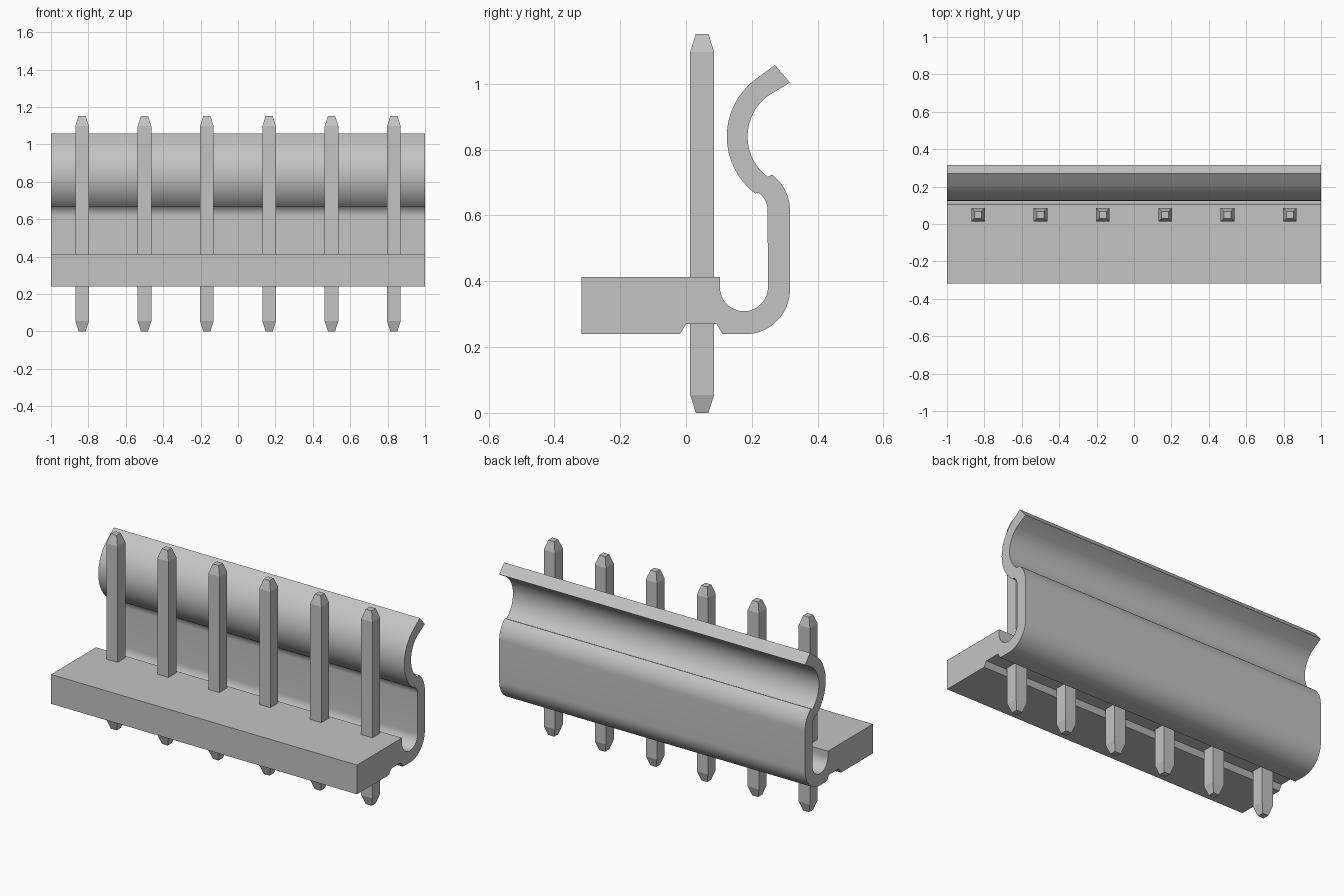
import bpy, bmesh, math

cube = bpy.data.objects.get("Cube")
if cube:
    bpy.data.objects.remove(cube, do_unlink=True)

grey = bpy.data.materials.new("light grey")
grey.use_nodes = True
colour = (0.55, 0.55, 0.55, 1)
grey.diffuse_color = colour
grey.node_tree.nodes["Principled BSDF"].inputs["Base Color"].default_value = colour


def add_object(name, bm):
    bmesh.ops.recalc_face_normals(bm, faces=bm.faces)
    mesh = bpy.data.meshes.new(name)
    bm.to_mesh(mesh)
    bm.free()
    mesh.materials.append(grey)
    obj = bpy.data.objects.new(name, mesh)
    bpy.context.collection.objects.link(obj)
    return obj


def arc(cy, cz, r, start, end, steps=16):
    """Points on an arc in the side plane, angles in degrees."""
    angles = [math.radians(start + (end - start) * i / steps) for i in range(steps + 1)]
    return [(cy + r * math.cos(a), cz + r * math.sin(a)) for a in angles]


# Housing: base block, underside groove, and curved locking wall as one side profile
BEND = 53
profile = [(-0.317, 0.413), (-0.317, 0.24), (-0.018, 0.24), (0.0, 0.27),
           (0.093, 0.27), (0.111, 0.24)]
profile += arc(0.18, 0.375, 0.136, -90, 0)               # outer bottom bend
profile += arc(0.18, 0.615, 0.136, 0, BEND)              # outer shoulder
profile += arc(0.341, 0.84, 0.154, 180 + BEND, 180 - BEND)   # hollow of the hook
profile += [(0.316, 1.004), (0.27, 1.057)]               # lip
profile += arc(0.341, 0.84, 0.217, 180 - BEND, 180 + BEND)   # bulge of the hook
profile += arc(0.18, 0.615, 0.068, BEND, 0)              # inner shoulder
profile += arc(0.176, 0.382, 0.073, 0, -180, 24)         # round channel
profile += [(0.103, 0.413)]

bm = bmesh.new()
side = bm.faces.new([bm.verts.new((-1, y, z)) for y, z in profile])
extruded = bmesh.ops.extrude_face_region(bm, geom=[side], use_keep_orig=True)
moved = [g for g in extruded["geom"] if isinstance(g, bmesh.types.BMVert)]
bmesh.ops.translate(bm, verts=moved, vec=(2, 0, 0))
housing = add_object("housing", bm)

bpy.ops.object.select_all(action="DESELECT")
housing.select_set(True)
bpy.context.view_layer.objects.active = housing
bpy.ops.object.shade_smooth_by_angle(angle=math.radians(25))

# Square pins with tapered ends
PIN_Y, HEIGHT, TAPER = 0.049, 1.152, 0.055
sections = [(0, 0.019), (TAPER, 0.0365), (HEIGHT - TAPER, 0.0365), (HEIGHT, 0.019)]
for n in range(6):
    x = (n - 2.5) / 3
    bm = bmesh.new()
    rings = [[bm.verts.new((x + sx * h, PIN_Y + sy * h, z))
              for sx, sy in ((-1, -1), (1, -1), (1, 1), (-1, 1))]
             for z, h in sections]
    bm.faces.new(rings[0])
    bm.faces.new(rings[-1])
    for low, high in zip(rings, rings[1:]):
        for i in range(4):
            j = (i + 1) % 4
            bm.faces.new((low[i], low[j], high[j], high[i]))
    add_object(f"pin_{n + 1}", bm)
